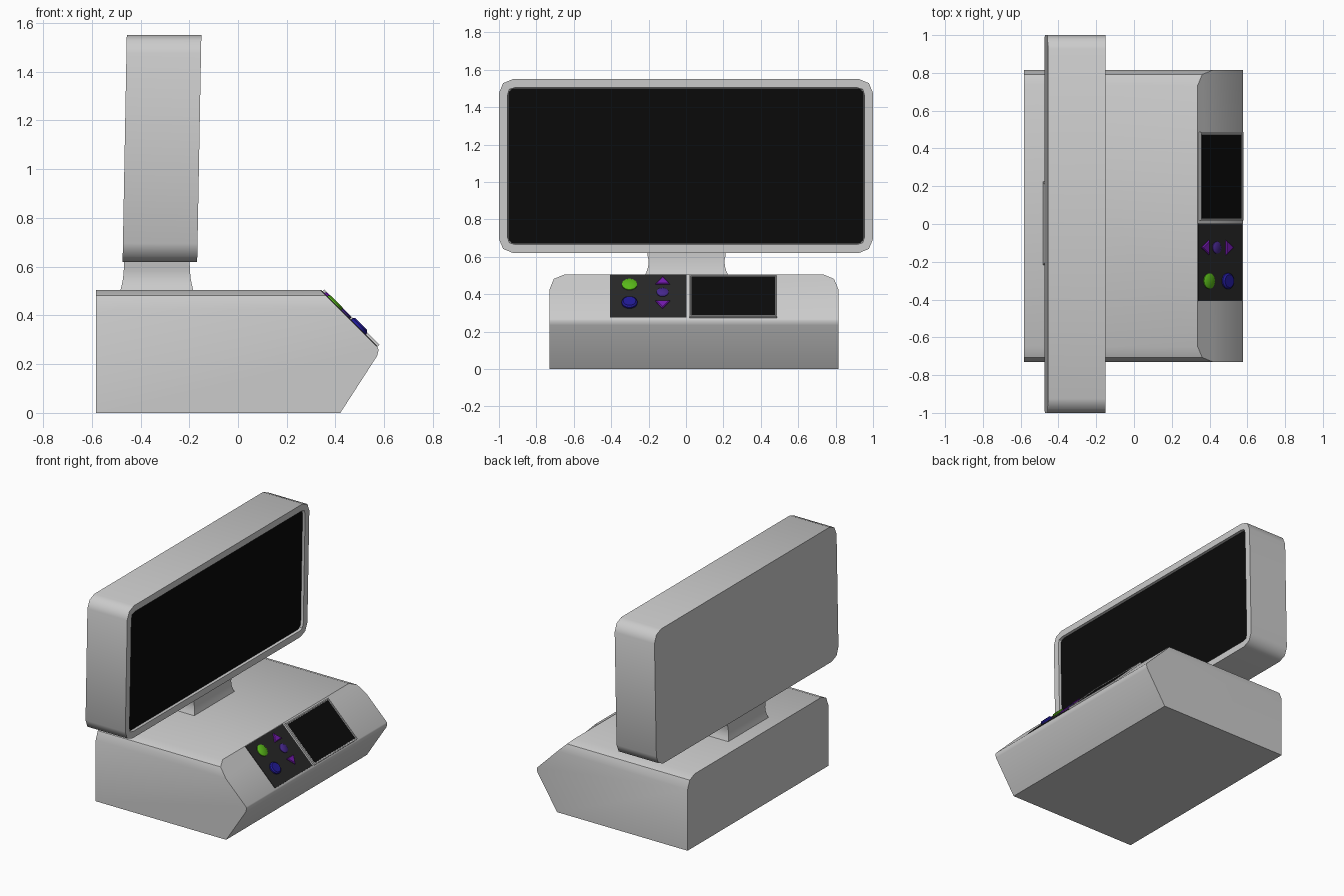
import bpy, bmesh, math
from mathutils import Matrix, Vector

if "Cube" in bpy.data.objects:
    bpy.data.objects.remove(bpy.data.objects["Cube"])


def material(name, color):
    m = bpy.data.materials.new(name)
    m.diffuse_color = (*color, 1)
    m.use_nodes = True
    m.node_tree.nodes["Principled BSDF"].inputs["Base Color"].default_value = m.diffuse_color
    return m


BLACK = material("black", (0.003, 0.003, 0.003))
DARK = material("dark_panel", (0.02, 0.02, 0.02))
GREEN = material("green", (0.1, 0.48, 0.01))
BLUE = material("blue", (0.015, 0.01, 0.3))
PURPLE = material("purple", (0.17, 0.01, 0.42))
VIOLET = material("violet", (0.06, 0.02, 0.26))


def rect(u0, u1, v0, v1, r_top=0, r_bot=0, seg=2):
    """Counter-clockwise rectangle with optional rounded top / bottom corners."""
    pts = []
    for u, v, a, r in ((u1, v0, -90, r_bot), (u1, v1, 0, r_top), (u0, v1, 90, r_top), (u0, v0, 180, r_bot)):
        if not r:
            pts.append((u, v))
            continue
        cu, cv = u + (r if u == u0 else -r), v + (r if v == v0 else -r)
        for i in range(seg + 1):
            t = math.radians(a + 90 * i / seg)
            pts.append((cu + r * math.cos(t), cv + r * math.sin(t)))
    return pts


def prism(pts, d0, d1):
    """Extrude (u, v) outline along w; returns bmesh and its front (d1) cap."""
    bm = bmesh.new()
    back = [bm.verts.new((u, v, d0)) for u, v in pts]
    front = [bm.verts.new((u, v, d1)) for u, v in pts]
    bm.faces.new(back[::-1])
    cap = bm.faces.new(front)
    n = len(pts)
    for i in range(n):
        j = (i + 1) % n
        bm.faces.new((back[i], back[j], front[j], front[i]))
    bm.normal_update()
    return bm, cap


def finish(name, bm, matrix=Matrix(), mat=None, angle=32):
    bm.transform(matrix)
    bmesh.ops.recalc_face_normals(bm, faces=bm.faces)
    me = bpy.data.meshes.new(name)
    bm.to_mesh(me)
    bm.free()
    ob = bpy.data.objects.new(name, me)
    bpy.context.collection.objects.link(ob)
    if mat:
        me.materials.append(mat)
    bpy.ops.object.select_all(action='DESELECT')
    ob.select_set(True)
    bpy.context.view_layer.objects.active = ob
    bpy.ops.object.shade_smooth_by_angle(angle=math.radians(angle))
    return ob


def recess(bm, cap, rim, depth):
    bmesh.ops.inset_region(bm, faces=[cap], thickness=rim)
    bmesh.ops.inset_region(bm, faces=[cap], thickness=0.002, depth=-depth)


# Frames: (u, v, w) -> world
upright = Matrix(((0, 0, 1, 0), (1, 0, 0, 0), (0, 1, 0, 0), (0, 0, 0, 1)))   # u=y, v=z, w=x
s = math.sqrt(0.5)
slope = Matrix(((0, -s, s, 0.4525), (1, 0, 0, 0), (0, s, s, 0.39), (0, 0, 0, 1)))  # console face
tilt = Matrix(((1, 0, 0.0185, -0.179), (0, 1, 0, 0), (0, 0, 1, 0), (0, 0, 0, 1))) @ upright

# Base: rounded-top section, nose trimmed by three planes
bm, _ = prism(rect(-0.73, 0.815, 0, 0.505, r_top=0.08), -0.583, 0.579)
bm.transform(upright)
for co, no in (((0.42, 0, 0), (0.24, 0, -0.155)),
               ((0.3375, 0, 0.505), (1, 0, 1)),
               ((0.572, 0, 0.238), (1, 0, -0.25)),
               ((0.5745, 0, 0.265), (1, 0, 0.3))):
    res = bmesh.ops.bisect_plane(bm, geom=bm.verts[:] + bm.edges[:] + bm.faces[:],
                                 plane_co=co, plane_no=Vector(no).normalized(), clear_outer=True)
    cut = [e for e in res['geom_cut'] if isinstance(e, bmesh.types.BMEdge)]
    bmesh.ops.holes_fill(bm, edges=cut)
finish("base", bm)

# Neck: stacked rectangles flaring towards the base
bm = bmesh.new()
rings = []
for z, hx, hy in ((0.50, 0.150, 0.223), (0.525, 0.144, 0.212), (0.55, 0.139, 0.205),
                  (0.58, 0.136, 0.203), (0.605, 0.135, 0.208), (0.64, 0.135, 0.211)):
    rings.append([bm.verts.new((-0.333 + a * hx, 0.003 + b * hy, z))
                  for a, b in ((-1, -1), (1, -1), (1, 1), (-1, 1))])
for lo, hi in zip(rings, rings[1:]):
    for i in range(4):
        j = (i + 1) % 4
        bm.faces.new((lo[i], lo[j], hi[j], hi[i]))
bm.faces.new(rings[0][::-1])
bm.faces.new(rings[-1])
finish("neck", bm)

# Monitor housing with recessed front, and its dark screen
bm, cap = prism(rect(-1, 1, 0.62, 1.55, 0.075, 0.075), -0.306, 0)
recess(bm, cap, 0.047, 0.02)
finish("monitor_housing", bm, tilt, angle=50)
bm, _ = prism(rect(-0.95, 0.95, 0.67, 1.50, 0.035, 0.035, 3), -0.025, -0.017)
finish("monitor_screen", bm, tilt, BLACK)

# Small display on the console
bm, cap = prism(rect(0.018, 0.487, -0.168, 0.152), -0.01, 0.012)
recess(bm, cap, 0.01, 0.006)
finish("display_frame", bm, slope)
bm, _ = prism(rect(0.03, 0.475, -0.156, 0.14), 0.0, 0.008)
finish("display_screen", bm, slope, BLACK)

# Dark control panel
bm, _ = prism(rect(-0.407, 0.003, -0.164, 0.160), -0.01, 0.003)
finish("control_panel", bm, slope, DARK)


# Buttons: slightly domed outlines that narrow towards the top
def button(name, u, v, r, sides, mat, height, start=0, stretch=1.0):
    pts = [(u + r * math.cos(start + 2 * math.pi * i / sides),
            v + stretch * r * math.sin(start + 2 * math.pi * i / sides)) for i in range(sides)]
    bm, cap = prism(pts, -0.002, height * 0.6)
    bmesh.ops.inset_region(bm, faces=[cap], thickness=r * 0.2, depth=height * 0.4)
    finish(name, bm, slope, mat, 40)


button("green_button", -0.302, 0.082, 0.041, 24, GREEN, 0.014)
button("blue_button", -0.302, -0.056, 0.042, 24, BLUE, 0.02)
button("select_button", -0.125, 0.024, 0.032, 16, VIOLET, 0.012)
button("up_button", -0.125, 0.103, 0.045, 3, PURPLE, 0.012, math.pi / 2, 0.85)
button("down_button", -0.125, -0.062, 0.045, 3, PURPLE, 0.012, -math.pi / 2, 0.85)
